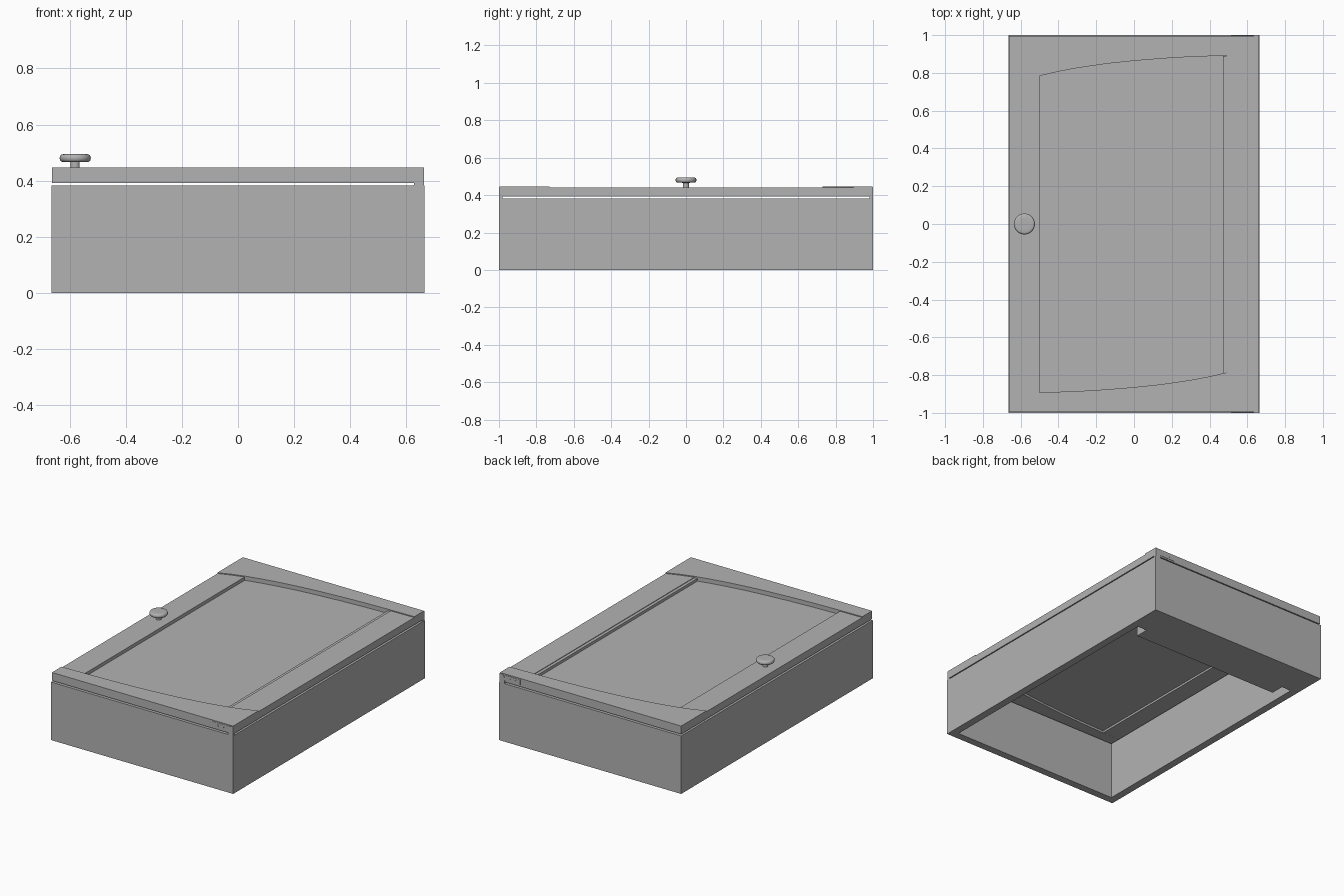
import bpy, bmesh, math

if "Cube" in bpy.data.objects:
    bpy.data.objects.remove(bpy.data.objects["Cube"])

gray = bpy.data.materials.new("plain gray")
gray.diffuse_color = (0.45, 0.45, 0.45, 1)
gray.use_nodes = True
gray.node_tree.nodes["Principled BSDF"].inputs["Base Color"].default_value = gray.diffuse_color


def finish(name, bm):
    bmesh.ops.recalc_face_normals(bm, faces=bm.faces)
    me = bpy.data.meshes.new(name)
    bm.to_mesh(me)
    bm.free()
    me.materials.append(gray)
    ob = bpy.data.objects.new(name, me)
    bpy.context.collection.objects.link(ob)
    return ob


def prism(name, outline, z0, z1):
    """Extrude an xy outline from z0 to z1."""
    bm = bmesh.new()
    face = bm.faces.new([bm.verts.new((x, y, z0)) for x, y in outline])
    top = bmesh.ops.extrude_face_region(bm, geom=[face])["geom"]
    bmesh.ops.translate(bm, vec=(0, 0, z1 - z0),
                        verts=[v for v in top if isinstance(v, bmesh.types.BMVert)])
    return finish(name, bm)


def box(name, x0, x1, y0, y1, z0, z1):
    return prism(name, [(x0, y0), (x1, y0), (x1, y1), (x0, y1)], z0, z1)


def lathe(name, profile, x, y, n=40):
    """Turn an (r, z) profile around a vertical axis at x, y."""
    bm = bmesh.new()
    rings = [[bm.verts.new((x + r * math.cos(2 * math.pi * i / n),
                            y + r * math.sin(2 * math.pi * i / n), z))
              for i in range(n)] for r, z in profile]
    for a, b in zip(rings, rings[1:]):
        for i in range(n):
            j = (i + 1) % n
            bm.faces.new((a[i], a[j], b[j], b[i]))
    bm.faces.new(rings[0])
    bm.faces.new(rings[-1])
    return finish(name, bm)


W, WALL, TOP = 0.665, 0.05, 0.383

# cabinet carcass: four walls, open at both ends
bm = bmesh.new()
loops = []
for w, h in ((W, 1.0), (W - WALL, 1.0 - WALL)):
    for z in (0, TOP):
        loops.append([bm.verts.new((sx * w, sy * h, z))
                      for sx, sy in ((-1, -1), (1, -1), (1, 1), (-1, 1))])
out_low, out_high, in_low, in_high = loops
for a, b in ((out_low, out_high), (in_low, in_high), (out_low, in_low), (out_high, in_high)):
    for i in range(4):
        j = (i + 1) % 4
        bm.faces.new((a[i], a[j], b[j], b[i]))
finish("cabinet_walls", bm)

# rail across the rear opening with notched corners
xi, xn = W - WALL, W - WALL - 0.07
prism("notched_rear_rail", [(-xi, 0.95), (-xi, 0.77), (-xn, 0.77), (-xn, 0.68),
                            (xn, 0.68), (xn, 0.77), (xi, 0.77), (xi, 0.95)], 0.0, 0.06)

# door: curved rails (the second is the first turned half a turn), stiles, panel
DX, DY, Z0 = 0.662, 0.996, 0.392
curve = [(-DX, 0.73), (-0.58, 0.76), (-0.5, 0.784), (-0.4, 0.807), (-0.3, 0.826),
         (-0.15, 0.848), (0.0, 0.864), (0.15, 0.876), (0.3, 0.885), (0.5, 0.892), (DX, 0.895)]
rail = curve + [(DX, DY), (-DX, DY)]
prism("door_rail_back", rail, Z0, 0.446)
prism("door_rail_front", [(-x, -y) for x, y in rail], Z0, 0.446)
for side, inner in ((-1, 0.5), (1, 0.49)):
    lo, hi = sorted((side * inner, side * (DX - 0.0005)))
    box("door_stile", lo, hi, -0.94, 0.94, Z0 + 0.0005, 0.440)
box("door_panel", -0.52, 0.51, -0.92, 0.92, 0.406, 0.418)
# fine bead where the panel meets the hinge-side stile
box("panel_bead", 0.47, 0.495, -0.79, 0.89, 0.41, 0.436)

# round knob with a slim stem
lathe("knob_stem", [(0.016, 0.43), (0.016, 0.472)], -0.58, 0)
edge = [(0.045 + 0.0105 * math.sin(a), 0.4805 - 0.0135 * math.cos(a))
        for a in [math.pi * k / 10 for k in range(11)]]
knob = lathe("knob_cap", [(0.02, 0.466)] + edge + [(0.03, 0.495)], -0.58, 0)
for p in knob.data.polygons:
    p.use_smooth = len(p.vertices) == 4

# hinges on both door ends: leaf, screws and an arm down to the cabinet
for s in (-1, 1):
    def span(a, b):
        return sorted((s * a, s * b))
    y0, y1 = span(0.98, 0.998)
    box("hinge_leaf", 0.513, 0.64, y0, y1, 0.402, 0.438)
    y0, y1 = span(0.98, 1.0)
    bm = bmesh.new()
    arm = [(0.626, 0.378), (0.662, 0.378), (0.662, 0.444), (0.646, 0.442),
           (0.634, 0.437), (0.628, 0.428)]
    a = [bm.verts.new((x, y0, z)) for x, z in arm]
    b = [bm.verts.new((x, y1, z)) for x, z in arm]
    bm.faces.new(a)
    bm.faces.new(b)
    for i in range(len(arm)):
        j = (i + 1) % len(arm)
        bm.faces.new((a[i], a[j], b[j], b[i]))
    finish("hinge_arm", bm)
    for x in (0.55, 0.59):
        bpy.ops.mesh.primitive_cylinder_add(vertices=16, radius=0.006, depth=0.006,
                                            location=(x, s * 0.9965, 0.42),
                                            rotation=(math.pi / 2, 0, 0))
        screw = bpy.context.object
        screw.name = "hinge_screw"
        screw.data.materials.append(gray)
